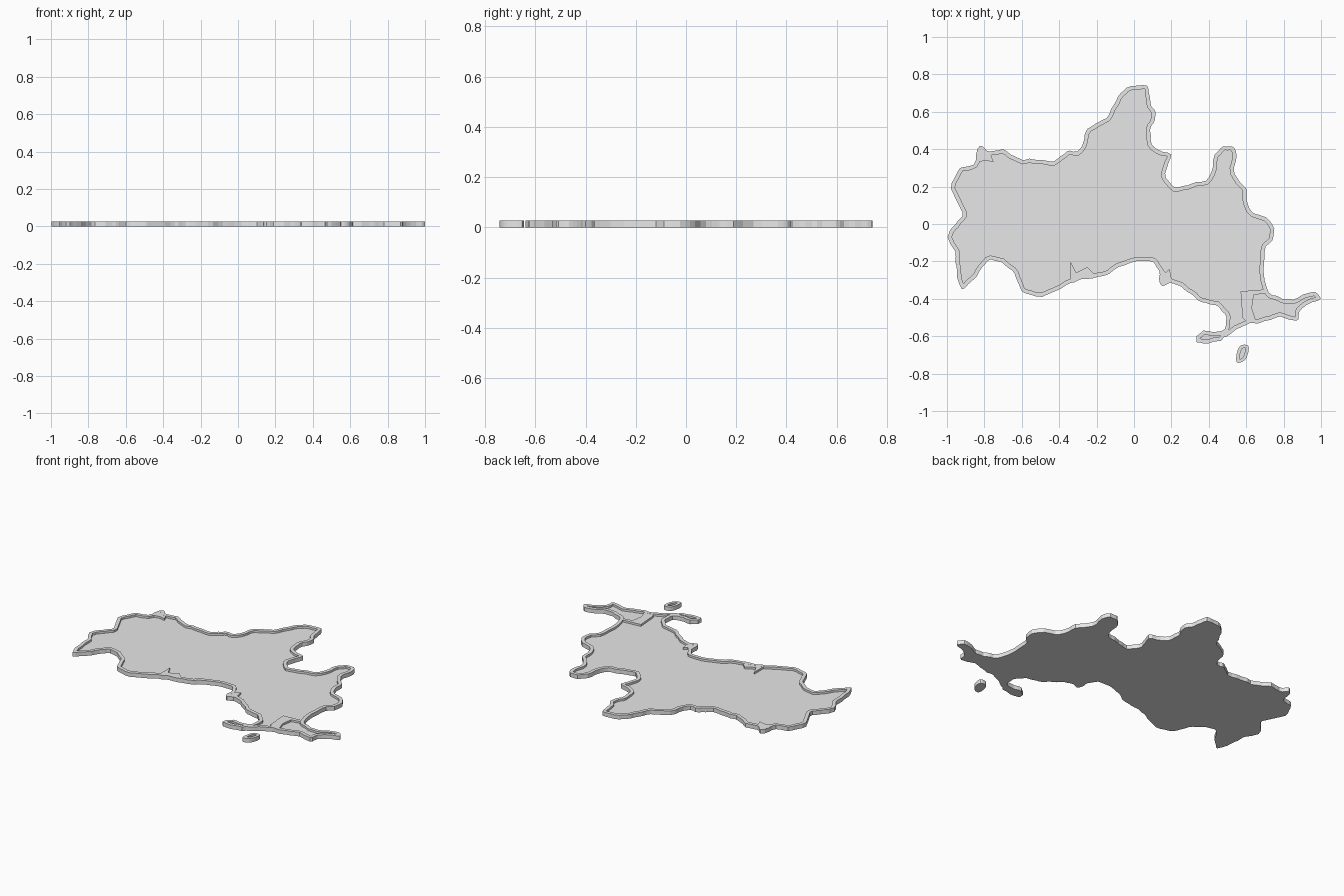
import bpy
import bmesh
import math
from mathutils import Vector

default_cube = bpy.data.objects.get("Cube")
if default_cube:
    bpy.data.objects.remove(default_cube, do_unlink=True)

RIM_TOP = 0.026
FLOOR_TOP = 0.013
RIM_WIDTH = 0.022

grey = bpy.data.materials.new("plain grey")
grey.use_nodes = True
grey.diffuse_color = (0.8, 0.8, 0.8, 1)
shader = next(n for n in grey.node_tree.nodes if n.type == "BSDF_PRINCIPLED")
shader.inputs["Base Color"].default_value = (0.8, 0.8, 0.8, 1)

# Coast outline, clockwise from the west tip, in hundredths
COAST = [
    (-100, -7), (-96, 0), (-92, 6), (-98, 19), (-93, 30), (-86, 32),
    (-83, 42), (-77, 39), (-70, 40), (-61, 35), (-54, 35), (-43, 34),
    (-36, 39), (-29, 40), (-25, 51), (-15, 57), (-10, 66), (-4, 73),
    (7, 74), (9, 65), (12, 58), (9, 50), (11, 41), (20, 37),
    (17, 27), (22, 20), (31, 22), (40, 25), (43, 37), (49, 42),
    (55, 39), (54, 27), (60, 19), (62, 8), (73, 2), (75, -7),
    (70, -15), (71, -34), (78, -39), (85, -40), (95, -36), (100, -40),
    (90, -45), (87, -52), (78, -50), (68, -53), (60, -54), (50, -60),
    (45, -63), (35, -64), (33, -61), (37, -57), (47, -57), (49, -50),
    (44, -44), (36, -42), (28, -36), (21, -32), (14, -33), (13, -25),
    (8, -20), (-5, -22), (-16, -28), (-28, -30), (-36, -33), (-49, -39),
    (-60, -36), (-64, -27), (-71, -21), (-78, -20), (-84, -28), (-92, -35),
    (-95, -26), (-96, -15),
]
ISLET = [(55, -69), (57, -65), (61, -65), (61, -69), (59, -73), (55, -74)]


def scaled(points):
    return [Vector((x, y)) / 100 for x, y in points]


def smooth_loop(points, steps):
    """Closed Catmull-Rom curve through the points."""
    result = []
    count = len(points)
    for i in range(count):
        a, b, c, d = (points[(i + k) % count] for k in (-1, 0, 1, 2))
        for s in range(steps):
            t = s / steps
            result.append(0.5 * (2 * b + (c - a) * t
                                 + (2 * a - 5 * b + 4 * c - d) * t * t
                                 + (3 * b - a - 3 * c + d) * t ** 3))
    return result


def offset_loop(loop, distance, reach):
    """Move a clockwise loop inward along its smoothed normals."""
    count = len(loop)
    result = []
    for i, point in enumerate(loop):
        along = (loop[(i + reach) % count] - loop[i - reach]).normalized()
        result.append(point + Vector((along.y, -along.x)) * distance)
    return result


def ripple(loop, amount):
    """Add small coves along the shore."""
    shifted = offset_loop(loop, 1, 2)
    return [p + (q - p) * amount * (1 + math.sin(i * 1.9))
            for i, (p, q) in enumerate(zip(loop, shifted))]


def finish(bm, name):
    bmesh.ops.recalc_face_normals(bm, faces=bm.faces)
    mesh = bpy.data.meshes.new(name)
    bm.to_mesh(mesh)
    bm.free()
    mesh.materials.append(grey)
    part = bpy.data.objects.new(name, mesh)
    bpy.context.collection.objects.link(part)
    return part


def add_slab(name, loop, top):
    """Solid plate from the ground up to the given height."""
    bm = bmesh.new()
    base = [bm.verts.new((p.x, p.y, 0)) for p in loop]
    cap = [bm.verts.new((p.x, p.y, top)) for p in loop]
    for i in range(len(loop)):
        bm.faces.new((base[i - 1], base[i], cap[i], cap[i - 1]))
    ends = [bm.faces.new(base), bm.faces.new(cap)]
    bmesh.ops.recalc_face_normals(bm, faces=bm.faces)
    bmesh.ops.triangulate(bm, faces=ends)
    return finish(bm, name)


def add_rim(name, outer, inner):
    """Closed raised band between two matching loops."""
    bm = bmesh.new()
    corners = ((outer, 0), (outer, RIM_TOP), (inner, RIM_TOP), (inner, 0))
    rows = [[bm.verts.new((p.x, p.y, z)) for p in loop] for loop, z in corners]
    for k in range(len(rows)):
        low, high = rows[k - 1], rows[k]
        for i in range(len(outer)):
            bm.faces.new((low[i - 1], low[i], high[i], high[i - 1]))
    return finish(bm, name)


def add_land(name, shore, width, reach):
    add_slab(name + "_floor", offset_loop(shore, width / 2, reach), FLOOR_TOP)
    add_rim(name + "_rim", shore, offset_loop(shore, width, reach))


# Mainland and the small islet, each a sunken floor inside a raised rim
add_land("mainland", ripple(smooth_loop(scaled(COAST), 4), 0.003), RIM_WIDTH, 2)
add_land("islet", smooth_loop(scaled(ISLET), 4), 0.018, 1)

# Raised ledges where the rim widens, and the ridge across the south-east neck
LEDGES = {
    "south_east_ridge": [(57, -36), (70, -35), (70, -37), (64, -38),
                         (63, -45), (65, -51), (61, -53), (58, -50)],
    "north_west_ledge": [(-83, 40), (-77, 38), (-75, 33), (-79, 34), (-84, 33)],
    "south_ledge": [(-34, -20), (-31, -26), (-25, -23), (-21, -27),
                    (-28, -29), (-34, -31)],
    "cove_ledge": [(13, -22), (17, -26), (19, -24), (20, -29),
                   (25, -33), (21, -31), (15, -32)],
}
for ledge_name, corners in LEDGES.items():
    add_slab(ledge_name, scaled(corners), RIM_TOP - 0.0004)
